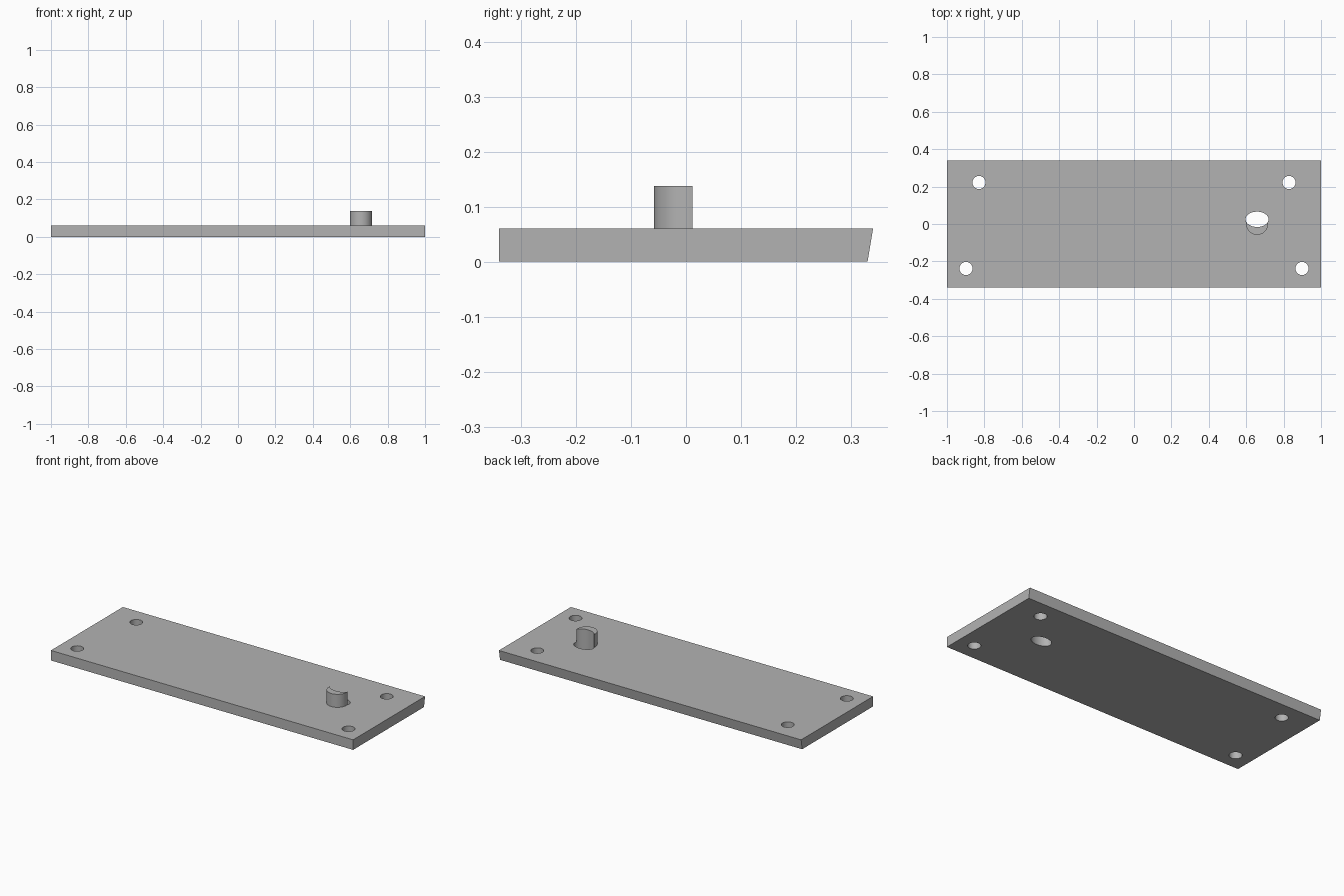
import bpy, bmesh, math

cube = bpy.data.objects.get("Cube")
if cube:
    bpy.data.objects.remove(cube, do_unlink=True)

grey = bpy.data.materials.new("plain grey")
grey.use_nodes = True
colour = (0.45, 0.45, 0.45, 1)
grey.diffuse_color = colour
grey.node_tree.nodes["Principled BSDF"].inputs["Base Color"].default_value = colour


def prism(name, points, depth, axis):
    """Extrude a closed outline along an axis; returns a grey object."""
    bm = bmesh.new()
    face = bm.faces.new([bm.verts.new(p) for p in points])
    new = bmesh.ops.extrude_face_region(bm, geom=[face])["geom"]
    moved = [v for v in new if isinstance(v, bmesh.types.BMVert)]
    bmesh.ops.translate(bm, verts=moved, vec=[a * depth for a in axis])
    bmesh.ops.recalc_face_normals(bm, faces=bm.faces)
    mesh = bpy.data.meshes.new(name)
    bm.to_mesh(mesh)
    bm.free()
    mesh.materials.append(grey)
    obj = bpy.data.objects.new(name, mesh)
    bpy.context.collection.objects.link(obj)
    return obj


def oval(name, x, y, rx, ry, bottom, top, sides=64):
    turn = [math.tau * i / sides for i in range(sides)]
    ring = [(x + rx * math.cos(t), y + ry * math.sin(t), bottom) for t in turn]
    return prism(name, ring, top - bottom, (0, 0, 1))


def cut(target, cutter):
    cutter.hide_render = True
    cutter.hide_viewport = True
    cutter.display_type = "WIRE"
    mod = target.modifiers.new(cutter.name, "BOOLEAN")
    mod.operation = "DIFFERENCE"
    mod.solver = "EXACT"
    mod.object = cutter


def finish(obj):
    """Apply the cuts and smooth the round walls."""
    graph = bpy.context.evaluated_depsgraph_get()
    obj.data = bpy.data.meshes.new_from_object(obj.evaluated_get(graph))
    obj.modifiers.clear()
    bpy.ops.object.select_all(action="DESELECT")
    obj.select_set(True)
    bpy.context.view_layer.objects.active = obj
    bpy.ops.object.shade_smooth_by_angle(angle=math.radians(30))


# Plate with a slanted back edge
thick = 0.06
outline = [(-1, -0.34, 0), (-1, 0.33, 0), (-1, 0.34, thick), (-1, -0.34, thick)]
plate = prism("plate", outline, 2, (1, 0, 0))

# Crescent peg
peg = oval("peg", 0.658, 0.001, 0.059, 0.059, thick, 0.138)

# Oval hole through plate and peg
slot = oval("oval_cutter", 0.658, 0.025, 0.0615, 0.041, -0.1, 0.3)
cut(plate, slot)
cut(peg, slot)

# Four screw holes
cutters = [slot]
for x, y in ((0.829, 0.222), (0.898, -0.238)):
    for side in (-1, 1):
        hole = oval("screw_hole_cutter", side * x, y, 0.035, 0.035, -0.1, 0.2, 48)
        cut(plate, hole)
        cutters.append(hole)

bpy.context.view_layer.update()
for part in (plate, peg):
    finish(part)
for cutter in cutters:
    bpy.data.objects.remove(cutter, do_unlink=True)
